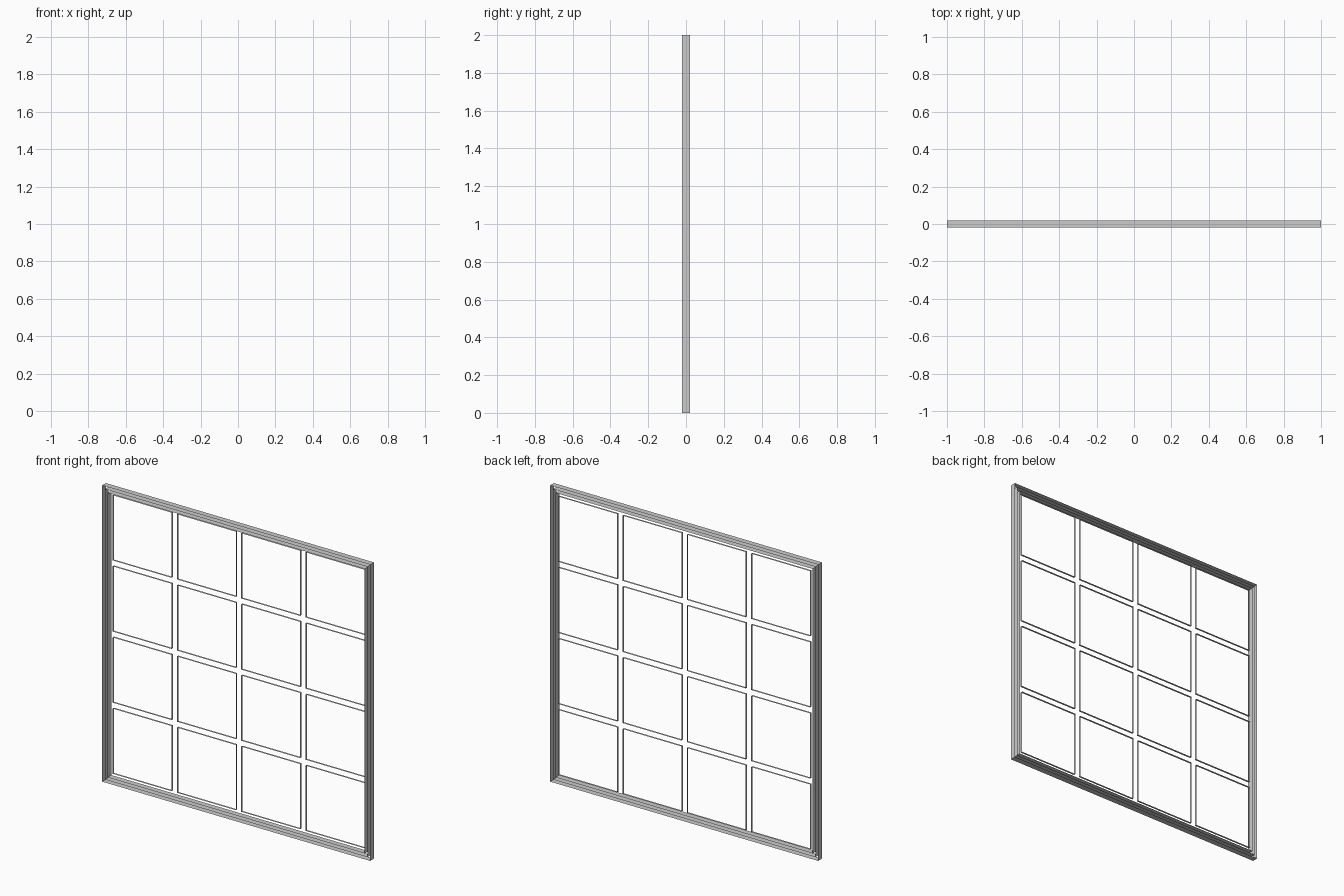
import bpy, bmesh

if "Cube" in bpy.data.objects:
    bpy.data.objects.remove(bpy.data.objects["Cube"])


def ribbon_loops(name, rects, levels):
    """Open rectangular bands (no caps): rects are (x centre, z centre, half size)."""
    bm = bmesh.new()
    for cx, cz, h in rects:
        rings = []
        for y in levels:
            rings.append([bm.verts.new((cx + sx * h, y, cz + sz * h))
                          for sx, sz in ((-1, -1), (1, -1), (1, 1), (-1, 1))])
        for a, b in zip(rings, rings[1:]):
            for i in range(4):
                j = (i + 1) % 4
                bm.faces.new((a[i], a[j], b[j], b[i]))
    bmesh.ops.recalc_face_normals(bm, faces=bm.faces)
    mesh = bpy.data.meshes.new(name)
    bm.to_mesh(mesh)
    bm.free()
    obj = bpy.data.objects.new(name, mesh)
    bpy.context.collection.objects.link(obj)
    return obj


# Nested bands of the outer frame, open at front and back
for label, half in (("outer", 1.0), ("middle", 0.98), ("inner", 0.96)):
    ribbon_loops(f"{label}_frame_band", [(0, 1, half)], (-0.02, 0.0, 0.02))

# Four by four pane openings, thin bands set towards the back
PITCH, PANE = 0.48, 0.44
panes = [((i - 1.5) * PITCH, 1 + (j - 1.5) * PITCH, PANE / 2)
         for i in range(4) for j in range(4)]
ribbon_loops("pane_edges", panes, (0.005, 0.02))
